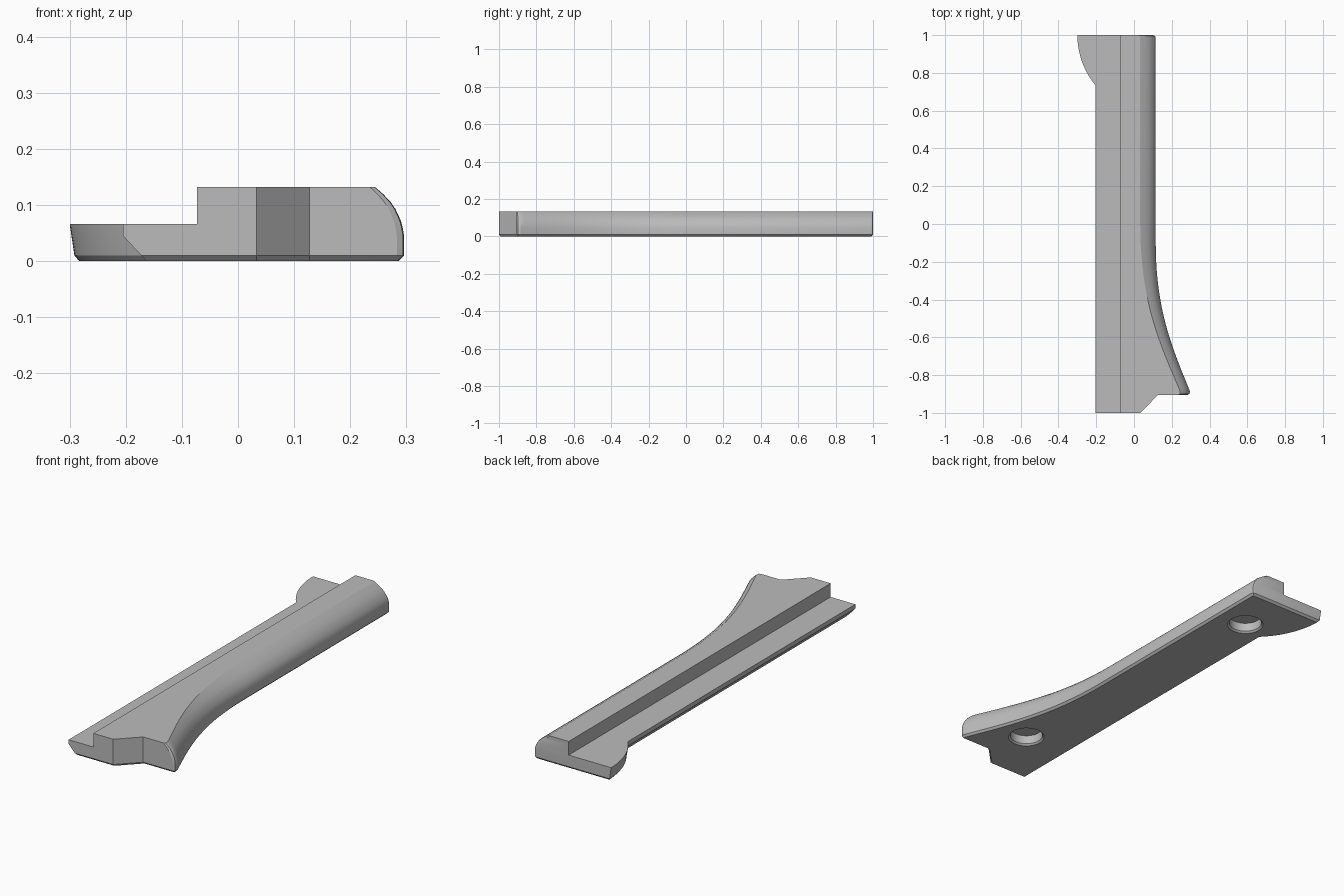
import bpy, bmesh, math
from mathutils import Vector
from mathutils.geometry import interpolate_bezier

if "Cube" in bpy.data.objects:
    bpy.data.objects.remove(bpy.data.objects["Cube"])

TOP, STEP, BEVEL = 0.132, 0.066, 0.01

grey = bpy.data.materials.new("plain_grey")
grey.use_nodes = True
grey.diffuse_color = (0.5, 0.5, 0.5, 1)
grey.node_tree.nodes["Principled BSDF"].inputs["Base Color"].default_value = (0.5, 0.5, 0.5, 1)


def make_object(name, bm):
    bmesh.ops.recalc_face_normals(bm, faces=bm.faces)
    mesh = bpy.data.meshes.new(name)
    bm.to_mesh(mesh)
    bm.free()
    mesh.materials.append(grey)
    obj = bpy.data.objects.new(name, mesh)
    bpy.context.collection.objects.link(obj)
    return obj


def stack(name, rings):
    """Skin a list of equal-length rings and cap both ends."""
    bm = bmesh.new()
    rows = [[bm.verts.new(p) for p in ring] for ring in rings]
    n = len(rows[0])
    for a, b in zip(rows, rows[1:]):
        for i in range(n):
            j = (i + 1) % n
            bm.faces.new((a[i], a[j], b[j], b[i]))
    bm.faces.new(rows[0])
    bm.faces.new(rows[-1])
    return make_object(name, bm)


def flare(points):
    return [Vector(p) for p in interpolate_bezier(*[Vector((x, y, 0)) for x, y in points], 28)]


def corners(points):
    return [Vector((x, y, 0)) for x, y in points]


# Flared right edge: foot line and top line, each with rounded ends
outer = (corners([(0.1, 1), (0.111, 0.996), (0.115, 0.985)])
         + flare([(0.115, -0.1), (0.115, -0.45), (0.2, -0.65), (0.288, -0.865)])
         + corners([(0.296, -0.885), (0.294, -0.899), (0.283, -0.905)]))
inner = (corners([(0.023, 1), (0.031, 0.997), (0.033, 0.99)])
         + flare([(0.033, 0), (0.033, -0.4), (0.13, -0.62), (0.238, -0.87)])
         + corners([(0.244, -0.888), (0.243, -0.9), (0.235, -0.905)]))


def outline(z, shift):
    """Plan outline at one height; shift moves the right edge toward its top line."""
    inset = max(0, BEVEL - z)
    ring = []
    for a, b in zip(outer, inner):
        p = a.lerp(b, shift)
        y = min(max(p.y, -0.905 + inset), 1 - inset)
        ring.append((p.x - inset, y, z))
    # Notched nose
    ring += [(0.127, -0.905 + inset, z), (0.033, -1 + inset, z)]
    left = -0.205 + 0.93 * max(0, 0.045 - z)
    ring.append((left, -1 + inset, z))
    # Rounded lobe at the back
    radius = 0.417 - 0.15 * max(0, STEP - z) - 0.7 * inset
    start = math.acos((0.117 - left) / radius)
    for i in range(17):
        a = start * (1 - i / 16)
        y = min(1 - radius * math.sin(a), 1 - inset)
        ring.append((0.117 - radius * math.cos(a), y, z))
    return ring


levels = [(0, 0), (BEVEL, 0), (0.045, 0), (0.06, 0.05), (0.07, 0.1), (0.08, 0.18),
          (0.093, 0.3), (0.105, 0.46), (0.119, 0.71), (TOP, 1)]
body = stack("grip_plate", [outline(z, s) for z, s in levels])


# Ledge cutter along the left side
bm = bmesh.new()
bmesh.ops.create_cube(bm, size=1)
bmesh.ops.scale(bm, vec=(1, 3, 1), verts=bm.verts)
bmesh.ops.translate(bm, vec=(-0.573, 0, STEP + 0.5), verts=bm.verts)
cutters = [make_object("ledge_cutter", bm)]

# Blind holes with chamfered rims in the underside
for name, cx, cy in (("front", 0.068, -0.7), ("back", -0.04, 0.76)):
    rings = []
    for z, r in ((-0.01, 0.093), (0.008, 0.075), (0.05, 0.075)):
        rings.append([(cx + r * math.cos(math.tau * i / 48),
                       cy + r * math.sin(math.tau * i / 48), z) for i in range(48)])
    cutters.append(stack(name + "_hole_cutter", rings))

bpy.ops.object.select_all(action='DESELECT')
body.select_set(True)
bpy.context.view_layer.objects.active = body
for cutter in cutters:
    cutter.hide_render = True
    mod = body.modifiers.new("cut", 'BOOLEAN')
    mod.operation = 'DIFFERENCE'
    mod.solver = 'EXACT'
    mod.object = cutter
    bpy.ops.object.modifier_apply(modifier=mod.name)
    bpy.data.objects.remove(cutter)

bpy.ops.object.shade_smooth_by_angle(angle=math.radians(28))
